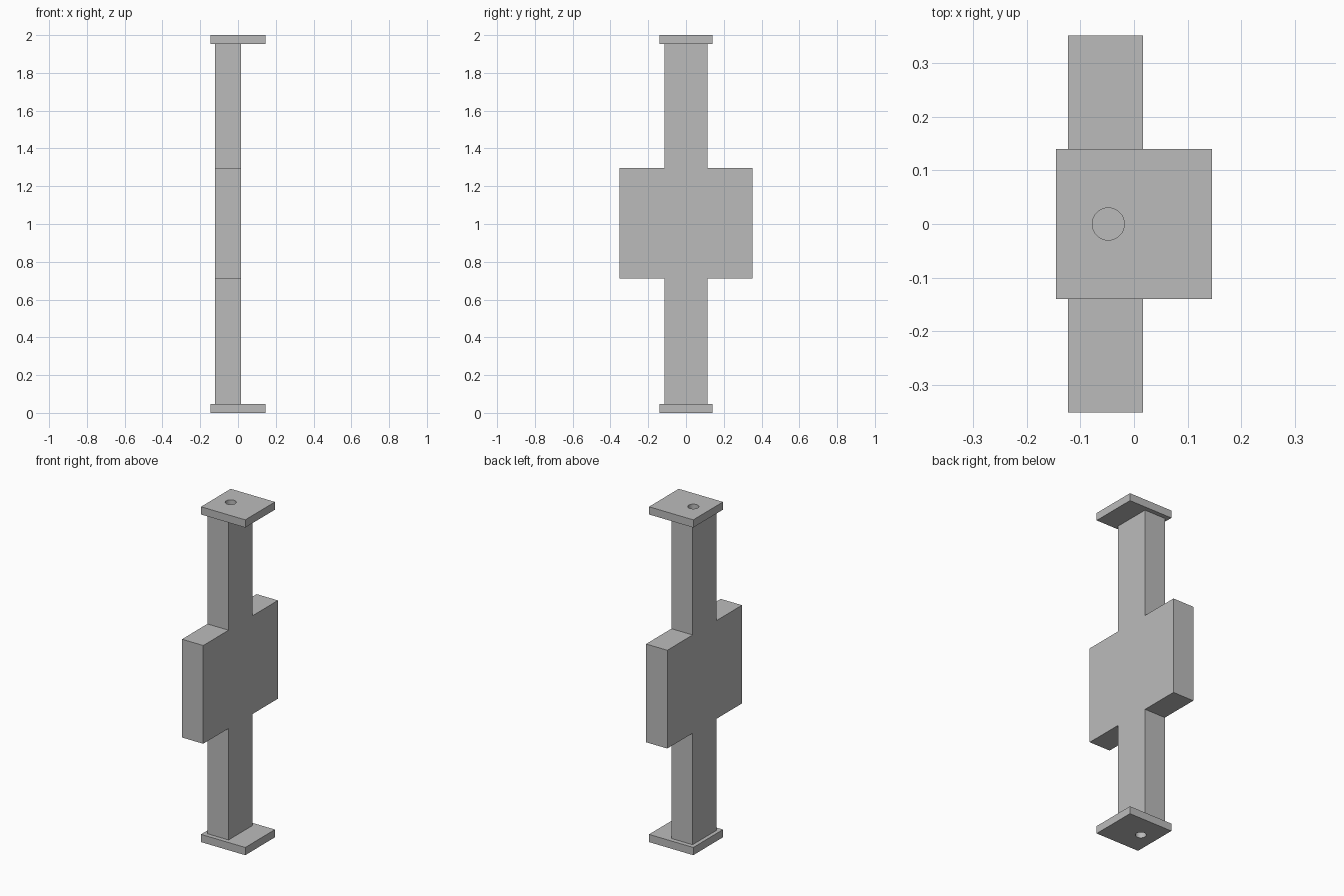
import bpy
import bmesh

cube = bpy.data.objects.get("Cube")
if cube:
    bpy.data.objects.remove(cube, do_unlink=True)

# Single plain grey finish
grey = bpy.data.materials.new("plain grey")
grey.use_nodes = True
colour = (0.5, 0.5, 0.5, 1)
grey.diffuse_color = colour
grey.node_tree.nodes["Principled BSDF"].inputs["Base Color"].default_value = colour

HEIGHT = 2.0
PLATE = 0.046           # end plate thickness
X_BACK, X_FRONT = -0.123, 0.017


def add_object(name, bm):
    bmesh.ops.recalc_face_normals(bm, faces=bm.faces)
    mesh = bpy.data.meshes.new(name)
    bm.to_mesh(mesh)
    bm.free()
    mesh.materials.append(grey)
    obj = bpy.data.objects.new(name, mesh)
    bpy.context.collection.objects.link(obj)
    return obj


# Cross-shaped post: half profile (y, z), mirrored and extruded along x
half = [(0.113, PLATE), (0.113, 0.711), (0.352, 0.711),
        (0.352, 1.297), (0.113, 1.297), (0.113, HEIGHT - PLATE)]
outline = half + [(-y, z) for y, z in reversed(half)]
bm = bmesh.new()
face = bm.faces.new([bm.verts.new((X_BACK, y, z)) for y, z in outline])
extruded = bmesh.ops.extrude_face_region(bm, geom=[face])
moved = [v for v in extruded["geom"] if isinstance(v, bmesh.types.BMVert)]
bmesh.ops.translate(bm, verts=moved, vec=(X_FRONT - X_BACK, 0, 0))
add_object("cross_post", bm)


# End plates, each with a round pin hole through it
def end_plate(name, z):
    bm = bmesh.new()
    bmesh.ops.create_cube(bm, size=1)
    bmesh.ops.scale(bm, verts=bm.verts, vec=(0.292, 0.28, PLATE))
    bmesh.ops.translate(bm, verts=bm.verts, vec=(0, 0, z))
    plate = add_object(name, bm)

    bm = bmesh.new()
    bmesh.ops.create_cone(bm, cap_ends=True, segments=32, radius1=0.03,
                          radius2=0.03, depth=PLATE * 2)
    bmesh.ops.translate(bm, verts=bm.verts, vec=(-0.048, 0, z))
    cutter = add_object(name + "_hole_cutter", bm)
    cutter.hide_render = True
    cutter.hide_set(True)

    hole = plate.modifiers.new("pin_hole", 'BOOLEAN')
    hole.operation = 'DIFFERENCE'
    hole.solver = 'EXACT'
    hole.object = cutter

    # Smooth only the hole wall
    bpy.ops.object.select_all(action='DESELECT')
    plate.select_set(True)
    bpy.context.view_layer.objects.active = plate
    bpy.ops.object.modifier_apply(modifier=hole.name)
    bpy.data.objects.remove(cutter, do_unlink=True)
    bpy.ops.object.shade_smooth_by_angle()


end_plate("bottom_plate", PLATE / 2)
end_plate("top_plate", HEIGHT - PLATE / 2)
